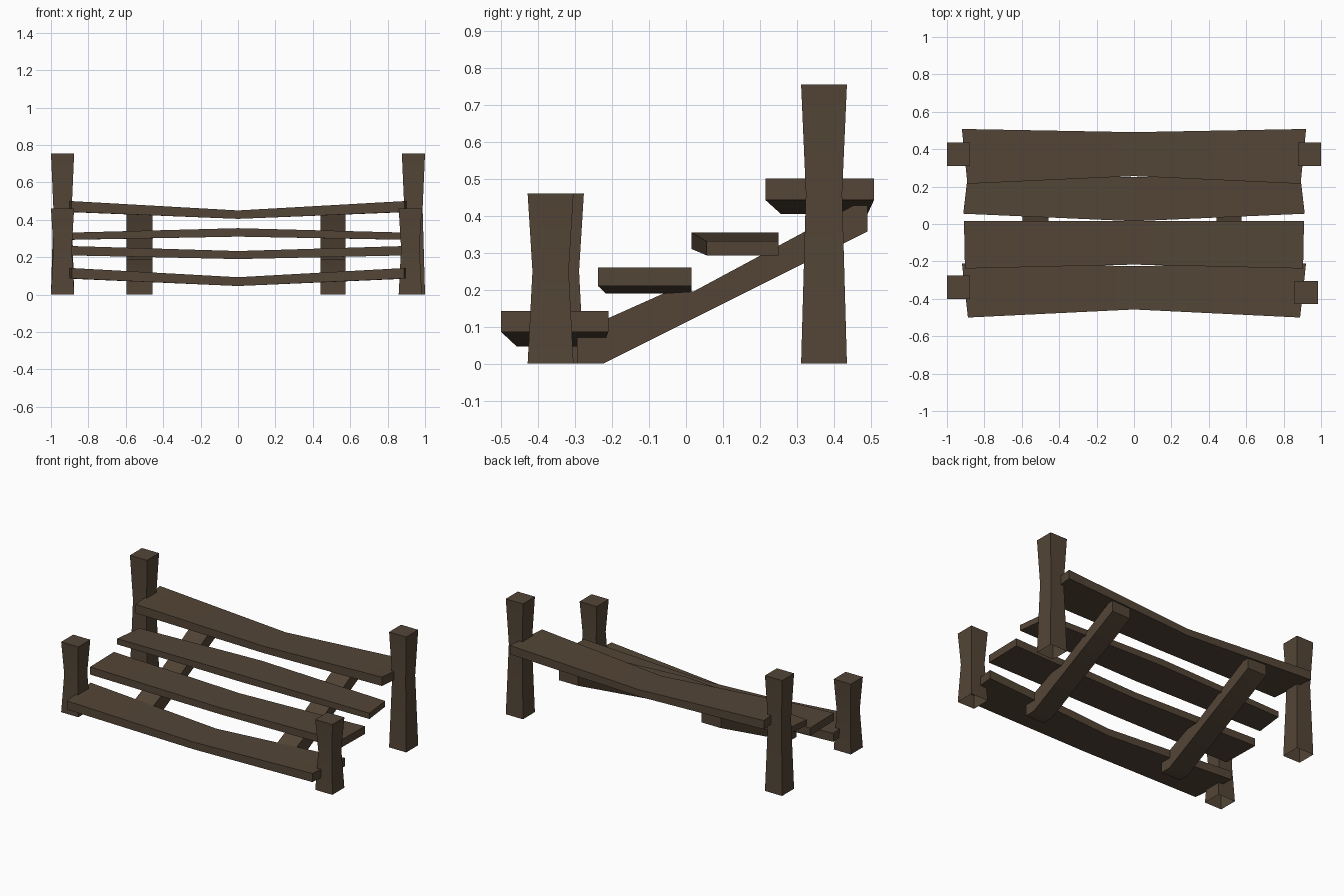
import bpy
import bmesh
import math

cube = bpy.data.objects.get("Cube")
if cube:
    bpy.data.objects.remove(cube)

wood = bpy.data.materials.new("dark brown wood")
wood.use_nodes = True
wood.diffuse_color = (0.088, 0.060, 0.038, 1)
wood.node_tree.nodes["Principled BSDF"].inputs["Base Color"].default_value = wood.diffuse_color


def loft(name, rings, cap_start=True):
    """Join matching rings of points into a skin with end caps."""
    bm = bmesh.new()
    loops = [[bm.verts.new(p) for p in ring] for ring in rings]
    count = len(loops[0])
    for a, b in zip(loops, loops[1:]):
        for i in range(count):
            j = (i + 1) % count
            bm.faces.new((a[i], a[j], b[j], b[i]))
    bm.faces.new(loops[-1])
    if cap_start:
        bm.faces.new(loops[0][::-1])
    bmesh.ops.recalc_face_normals(bm, faces=bm.faces)
    mesh = bpy.data.meshes.new(name)
    bm.to_mesh(mesh)
    bm.free()
    mesh.materials.append(wood)
    obj = bpy.data.objects.new(name, mesh)
    bpy.context.collection.objects.link(obj)
    bpy.ops.object.select_all(action='DESELECT')
    obj.select_set(True)
    bpy.context.view_layer.objects.active = obj
    bpy.ops.object.shade_smooth_by_angle(angle=math.radians(30))
    return obj


def post(name, x, y, height, waist):
    """Square post pinched at the waist, open underneath."""
    rings = []
    for z, h in ((0, 0.062), (waist, 0.049), (height, 0.062)):
        rings.append([(x - h, y - h, z), (x + h, y - h, z),
                      (x + h, y + h, z), (x - h, y + h, z)])
    loft(name, rings, cap_start=False)


def plank(name, end, middle, front_x, back_x):
    """Bent board; end and middle are (front y, back y, bottom z, top z)."""
    def ring(section, xf, xb):
        yf, yb, lo, hi = section
        return [(xf, yf, lo), (xb, yb, lo), (xb, yb, hi), (xf, yf, hi)]
    loft(name, [ring(end, -front_x, -back_x), ring(middle, 0, 0),
                ring(end, front_x, back_x)])


# Corner posts
post("front_right_post", -0.938, -0.338, 0.46, 0.25)
post("front_left_post", 0.921, -0.366, 0.46, 0.25)
post("back_right_post", -0.938, 0.373, 0.755, 0.46)
post("back_left_post", 0.938, 0.373, 0.755, 0.46)

# Stepped planks, lowest first
plank("first_plank", (-0.50, -0.21, 0.086, 0.142), (-0.457, -0.225, 0.046, 0.093), 0.888, 0.92)
plank("second_plank", (-0.238, 0.015, 0.21, 0.26), (-0.217, 0.015, 0.19, 0.233), 0.904, 0.909)
plank("third_plank", (0.055, 0.25, 0.293, 0.331), (0.015, 0.25, 0.31, 0.355), 0.913, 0.89)
plank("fourth_plank", (0.215, 0.508, 0.442, 0.50), (0.256, 0.491, 0.405, 0.45), 0.891, 0.92)

# Sloping rails that carry the planks, as a side profile (y, z)
rail_profile = [(-0.295, 0), (-0.224, 0), (0.49, 0.357), (0.49, 0.43),
                (0.457, 0.43), (0.02, 0.195), (-0.06, 0.19), (-0.295, 0.085)]
for name, x0, x1 in (("right_rail", -0.595, -0.457), ("left_rail", 0.44, 0.575)):
    loft(name, [[(x, y, z) for y, z in rail_profile] for x in (x0, x1)])
